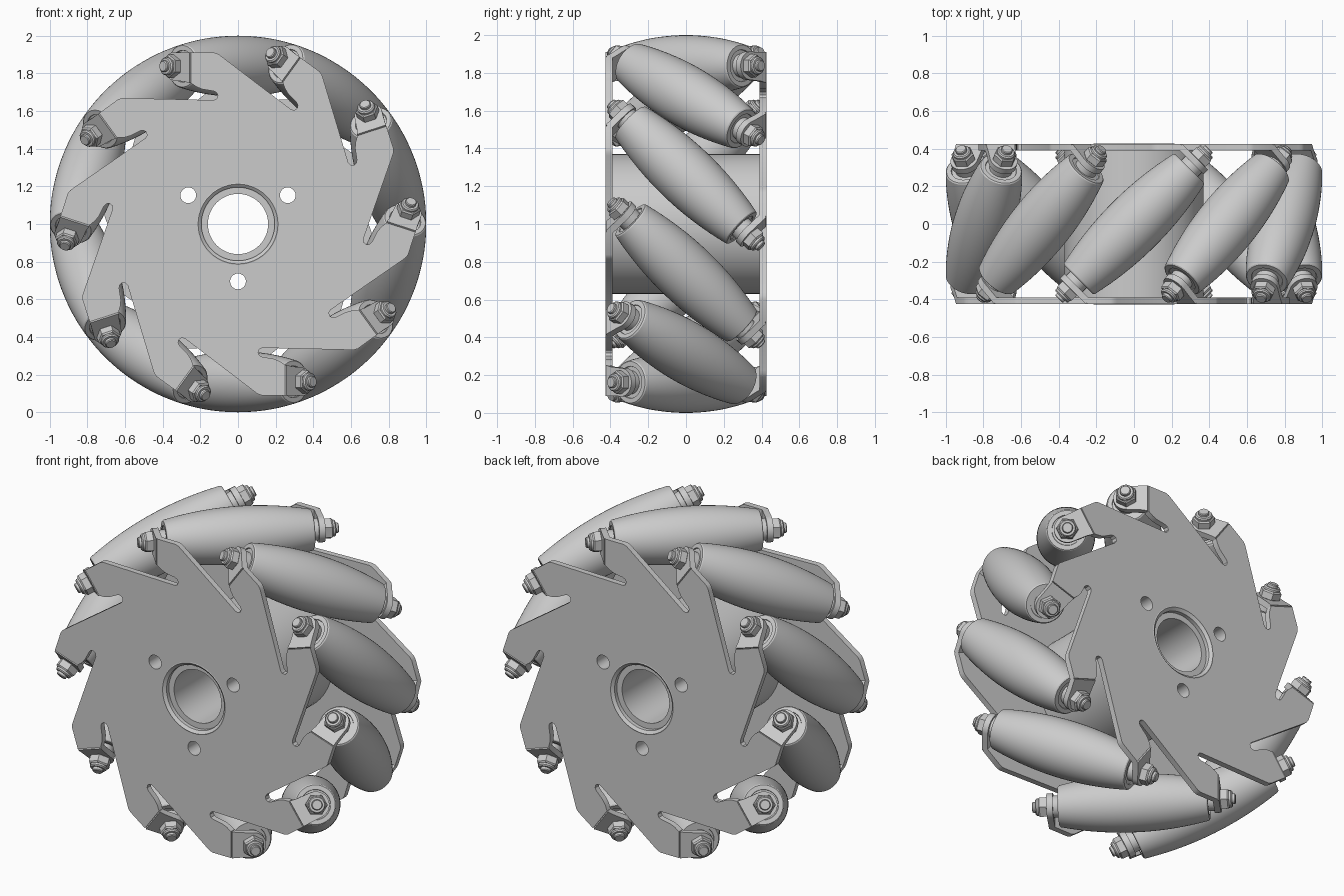
import bpy, bmesh, math
from mathutils import Matrix, Vector

if "Cube" in bpy.data.objects:
    bpy.data.objects.remove(bpy.data.objects["Cube"], do_unlink=True)

COUNT = 10            # rollers around the wheel
AXIS_R = 0.838        # distance from wheel axle to roller axle
PLATE_Y = 0.4075      # middle of each side plate
THICK = 0.035
BEND_X = 0.25         # where each tab folds inwards
S = math.sqrt(0.5)

grey = bpy.data.materials.new("plain_grey")
grey.use_nodes = True
grey.diffuse_color = (0.6, 0.6, 0.6, 1)
grey.node_tree.nodes["Principled BSDF"].inputs["Base Color"].default_value = (0.6, 0.6, 0.6, 1)


def finish(mesh):
    bm = bmesh.new()
    bm.from_mesh(mesh)
    bmesh.ops.remove_doubles(bm, verts=bm.verts, dist=0.0001)
    bmesh.ops.recalc_face_normals(bm, faces=bm.faces)
    bm.to_mesh(mesh)
    bm.free()
    mesh.materials.clear()
    mesh.materials.append(grey)
    mesh.shade_smooth()
    mesh.set_sharp_from_angle(angle=math.radians(30))
    return mesh


def circle(r, cx=0, cy=0, n=48, start=0, sweep=2 * math.pi):
    full = sweep > 6.28
    return [(cx + r * math.cos(start + sweep * i / (n if full else n - 1)),
             cy + r * math.sin(start + sweep * i / (n if full else n - 1))) for i in range(n)]


def sheet(name, loops, thickness):
    """Flat outline with holes, extruded about its middle."""
    curve = bpy.data.curves.new(name, "CURVE")
    curve.dimensions = "2D"
    curve.fill_mode = "BOTH"
    curve.extrude = thickness / 2
    for loop in loops:
        spline = curve.splines.new("POLY")
        spline.points.add(len(loop) - 1)
        for point, (x, y) in zip(spline.points, loop):
            point.co = (x, y, 0, 1)
        spline.use_cyclic_u = True
    temp = bpy.data.objects.new(name + "_outline", curve)
    bpy.context.collection.objects.link(temp)
    deps = bpy.context.evaluated_depsgraph_get()
    mesh = bpy.data.meshes.new_from_object(temp.evaluated_get(deps))
    bpy.data.objects.remove(temp, do_unlink=True)
    bpy.data.curves.remove(curve)
    mesh.name = name
    return finish(mesh)


def lathe(name, profile, n=40, closed=False):
    """Spin (radius, height) points around local z."""
    bm = bmesh.new()
    verts = [bm.verts.new((r, 0, h)) for r, h in profile]
    pairs = list(zip(verts, verts[1:])) + ([(verts[-1], verts[0])] if closed else [])
    edges = [bm.edges.new(p) for p in pairs]
    bmesh.ops.spin(bm, geom=verts + edges, cent=(0, 0, 0), axis=(0, 0, 1),
                   angle=2 * math.pi, steps=n, use_duplicate=False)
    mesh = bpy.data.meshes.new(name)
    bm.to_mesh(mesh)
    bm.free()
    return finish(mesh)


def place(name, mesh, matrix):
    obj = bpy.data.objects.new(name, mesh)
    bpy.context.collection.objects.link(obj)
    obj.matrix_world = Matrix.Translation((0, 0, 1)) @ matrix
    return obj


def frame(x, y, z, origin):
    m = Matrix((x, y, z)).transposed().to_4x4()
    m.translation = Vector(origin)
    return m


upright = Matrix.Rotation(math.pi / 2, 4, "X")
turn_back = Matrix.Rotation(math.pi, 4, "Z")
sides = (("front", Matrix.Identity(4)), ("back", turn_back))
spokes = [Matrix.Rotation(math.radians(36 * k), 4, "Y") for k in range(COUNT)]

# Hub with bore and three bolt holes
bolt_holes = [circle(0.042, 0.305 * math.cos(a), 0.305 * math.sin(a), 24)
              for a in (math.radians(30 + 120 * i) for i in range(3))]
place("hub", sheet("hub", [circle(0.37, n=72), circle(0.16)] + bolt_holes, 0.78), upright)

# Side plates with pinwheel blades and slots
blade = [(-0.09, 0.892), (-0.105, 0.903), (-0.125, 0.91), (-BEND_X, 0.91),
         (-BEND_X, 0.748), (-0.22, 0.728), (-0.19, 0.716), (-0.13, 0.706),
         (-0.114, 0.698), (-0.107, 0.682), (-0.114, 0.665), (-0.13, 0.658)]
outline = []
for k in range(COUNT):
    c, s = math.cos(math.radians(36 * k)), math.sin(math.radians(36 * k))
    outline += [(x * c - y * s, x * s + y * c) for x, y in blade]
plate = sheet("side_plate", [outline, circle(0.215)] + bolt_holes, THICK)

# Chamfered collar lining each plate opening
half = THICK / 2
collar = lathe("collar", [(0.217, half), (0.212, half + 0.002), (0.195, half - 0.012),
                          (0.195, -half), (0.217, -half)], 48, True)
for side, flip in sides:
    at = flip @ Matrix.Translation((0, -PLATE_Y, 0)) @ upright
    place(side + "_plate", plate, at)
    place(side + "_collar", collar, at)

# Tabs folded at 45 degrees to carry the roller axles
reach = 0.11
tab = sheet("tab", [[(-0.007, 0.072), (-0.007, -0.09), (0.03, -0.082)]
                    + circle(0.075, reach, 0, 17, -math.pi / 2, math.pi)
                    + [(0.05, 0.072)]], THICK)
tab_at = frame((-S, S, 0), (0, 0, 1), (S, S, 0), (-BEND_X, -PLATE_Y, AXIS_R))

# Barrel roller whose envelope is the wheel's outer cylinder
barrel = []
for i in range(-16, 17):
    t = 0.385 * i / 16 * S
    rho = math.hypot(t, AXIS_R)
    lean = S * t / rho
    barrel.append(((1 - rho) * math.sqrt(1 - lean * lean), t / S + (1 - rho) * lean))
end_r, end_s = barrel[-1]
cap = [(end_r - 0.006, end_s + 0.006), (0.085, end_s + 0.006),
       (0.083, end_s), (0, end_s)]
roller = lathe("roller", [(r, -h) for r, h in reversed(cap)] + barrel + cap, 48)
axle_at = frame((0, 0, 1), (S, -S, 0), (-S, -S, 0), (0, 0, AXIS_R))

# Spacer, lock nut and axle tip at each roller end
spacer = lathe("spacer", [(0, 0.40), (0.062, 0.40), (0.062, 0.447), (0, 0.447)], 32)
nut = lathe("nut", [(0, 0.478), (0.056, 0.478), (0.062, 0.484), (0.062, 0.522),
                    (0.055, 0.53), (0, 0.53)], 6)
nut_top = lathe("nut_top", [(0, 0.525), (0.048, 0.525), (0.048, 0.54),
                            (0.042, 0.547), (0, 0.547)], 28)
tip = lathe("axle_tip", [(0, 0.44), (0.03, 0.44), (0.03, 0.56), (0.026, 0.565), (0, 0.565)], 24)

for k, spoke in enumerate(spokes):
    place(f"roller_{k}", roller, spoke @ axle_at)
    for side, flip in sides:
        place(f"{side}_tab_{k}", tab, spoke @ flip @ tab_at)
        for part in (spacer, nut, nut_top, tip):
            place(f"{side}_{part.name}_{k}", part, spoke @ flip @ axle_at)
